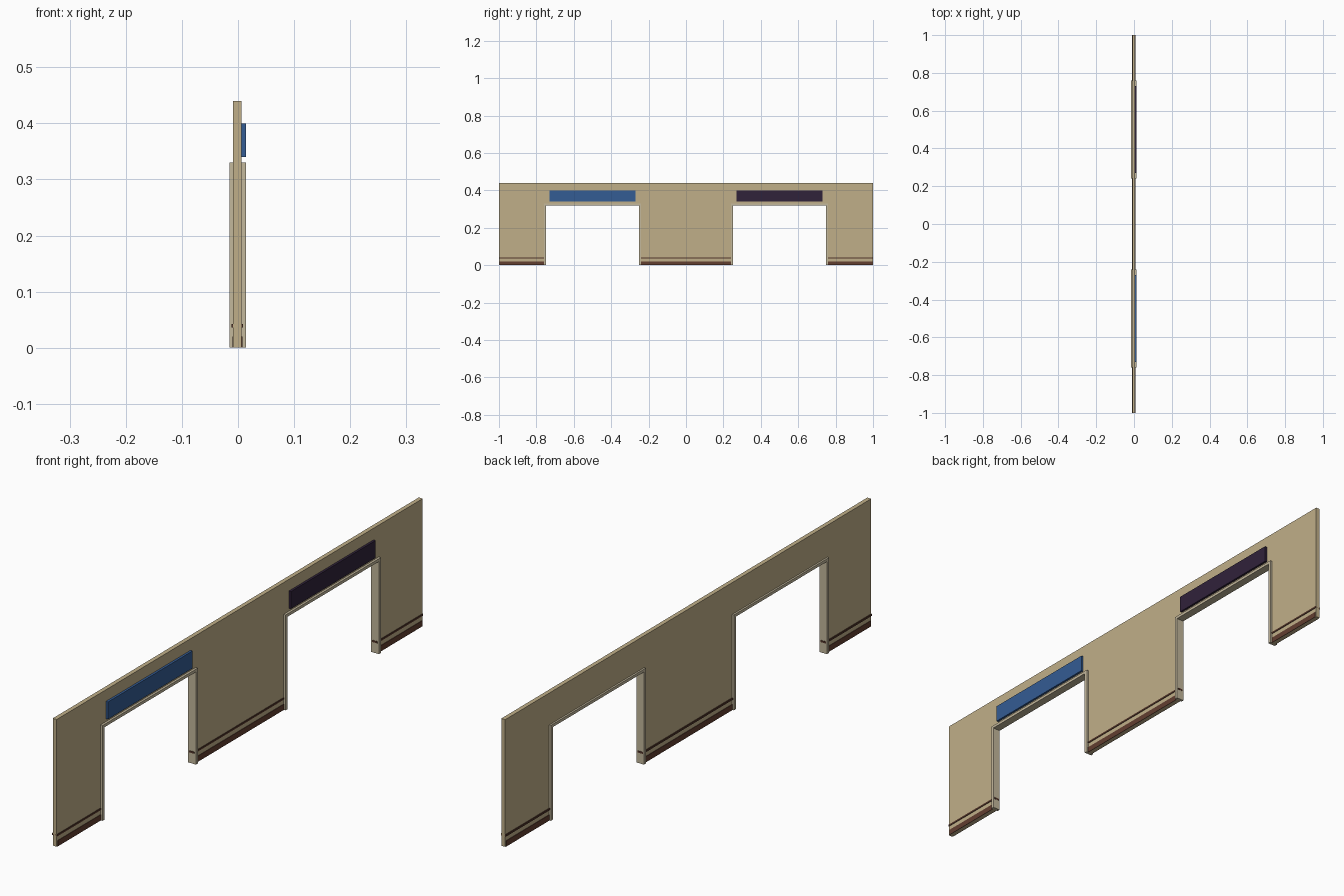
import bpy, bmesh

if "Cube" in bpy.data.objects:
    bpy.data.objects.remove(bpy.data.objects["Cube"])


def mat(name, rgb):
    m = bpy.data.materials.new(name)
    lin = [c / 12.92 if c <= 0.04045 else ((c + 0.055) / 1.055) ** 2.4
           for c in (v / 255 for v in rgb)]
    m.diffuse_color = (*lin, 1)
    m.use_nodes = True
    m.node_tree.nodes["Principled BSDF"].inputs["Base Color"].default_value = m.diffuse_color
    return m


TAN = mat("wall tan", (192, 175, 137))
TRIM = mat("door frame beige", (196, 184, 156))
BROWN = mat("skirting brown", (98, 62, 48))
DARK = mat("stripe dark brown", (82, 52, 40))
BLUE = mat("sign blue", (52, 92, 148))
PURPLE = mat("sign dark purple", (48, 34, 58))


def box(name, x, y, z, material):
    bm = bmesh.new()
    bmesh.ops.create_cube(bm, size=1)
    for v in bm.verts:
        v.co = [r[0] if c < 0 else r[1] for c, r in zip(v.co, (x, y, z))]
    me = bpy.data.meshes.new(name)
    bm.to_mesh(me)
    bm.free()
    me.materials.append(material)
    ob = bpy.data.objects.new(name, me)
    bpy.context.collection.objects.link(ob)
    return ob


def extrude_profile(name, yz, x, material):
    # outline in the y-z plane, extruded through the thickness
    bm = bmesh.new()
    face = bm.faces.new([bm.verts.new((x[0], y, z)) for y, z in yz])
    out = bmesh.ops.extrude_face_region(bm, geom=[face])
    for v in out["geom"]:
        if isinstance(v, bmesh.types.BMVert):
            v.co.x = x[1]
    bmesh.ops.recalc_face_normals(bm, faces=bm.faces)
    me = bpy.data.meshes.new(name)
    bm.to_mesh(me)
    bm.free()
    me.materials.append(material)
    ob = bpy.data.objects.new(name, me)
    bpy.context.collection.objects.link(ob)


H, DOOR = 0.44, 0.325
WALL_X, FRAME_X = (-0.0085, 0.0065), (-0.0148, 0.0145)

# wall with two doorways
outline = [(-1, 0), (-0.755, 0), (-0.755, DOOR), (-0.245, DOOR), (-0.245, 0),
           (0.245, 0), (0.245, DOOR), (0.755, DOOR), (0.755, 0), (1, 0), (1, H), (-1, H)]
extrude_profile("wall", outline, WALL_X, TAN)

# door frames and the sign plates above them
for c, side, colour in ((-0.5, "left", BLUE), (0.5, "right", PURPLE)):
    o, i = 0.26, 0.249
    frame = [(c - o, 0), (c - i, 0), (c - i, 0.32), (c + i, 0.32), (c + i, 0),
             (c + o, 0), (c + o, 0.33), (c - o, 0.33)]
    extrude_profile(side + "_door_frame", frame, FRAME_X, TRIM)
    box(side + "_sign", (0.0065, 0.0145), (c - 0.231, c + 0.231), (0.34, 0.40), colour)

# skirting on both faces and a stripe wrapped around each wall section
for name, a, b in (("left", -1, -0.748), ("middle", -0.252, 0.252), ("right", 0.748, 1)):
    ya, yb = max(a, -1), min(b, 1)
    box(name + "_stripe", (-0.0112, 0.0085), (ya, yb), (0.036, 0.0425), DARK)
    box(name + "_skirting_front", (0.0065, 0.008), (ya + 0.004, yb - 0.004), (0, 0.02), BROWN)
    box(name + "_skirting_back", (-0.0100, -0.0085), (ya + 0.004, yb - 0.004), (0, 0.02), BROWN)
